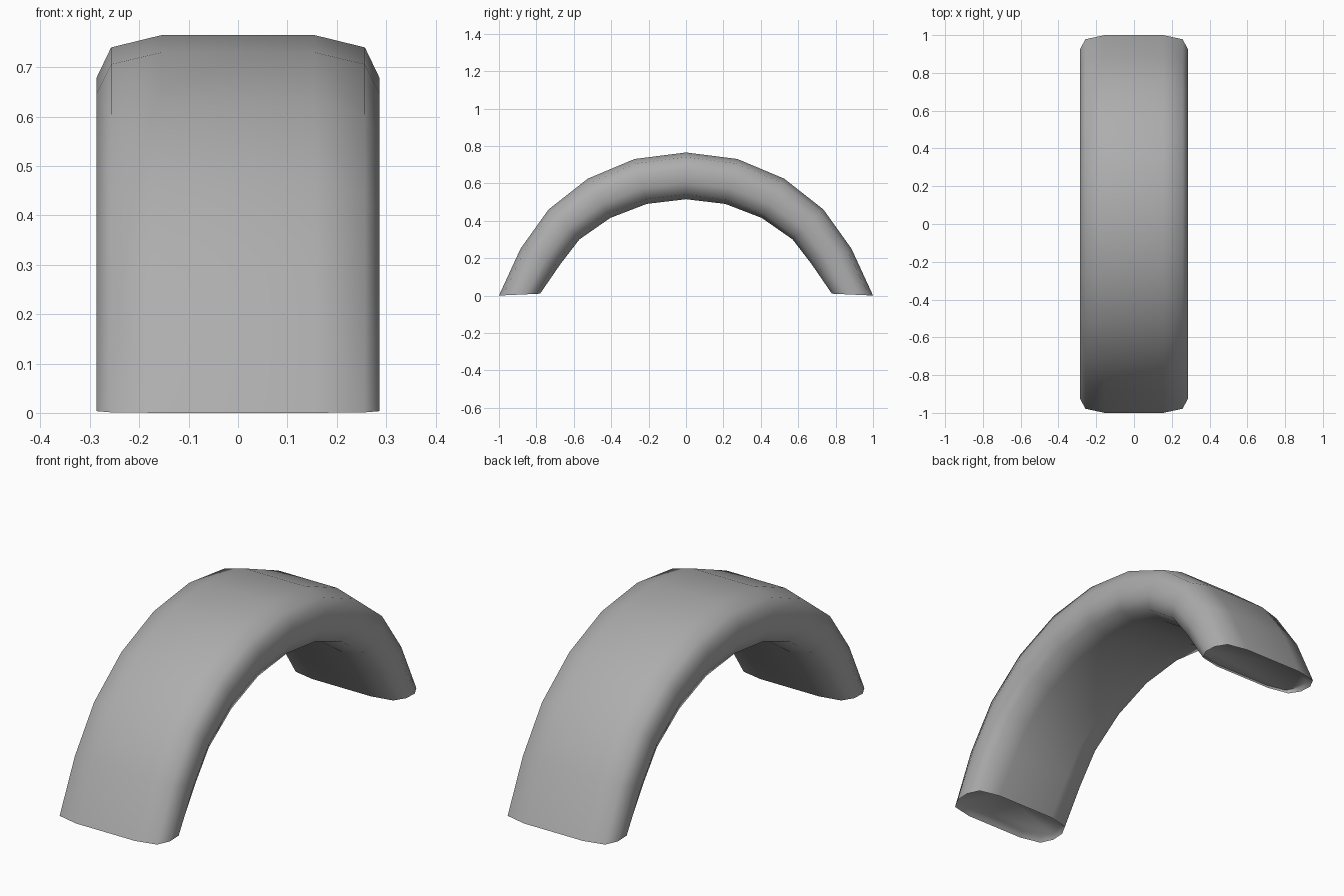
import bpy, bmesh
from mathutils import Vector

cube = bpy.data.objects.get("Cube")
if cube:
    bpy.data.objects.remove(cube)

grey = bpy.data.materials.new("plain grey")
grey.use_nodes = True
grey.diffuse_color = (0.42, 0.42, 0.42, 1)
grey.node_tree.nodes["Principled BSDF"].inputs["Base Color"].default_value = grey.diffuse_color

# Half arch as (y, z) pairs, from the foot to the crown
outer = [(1, 0), (.885, .25), (.735, .46), (.525, .625), (.275, .73), (0, .765)]
inner = [(.78, .01), (.67, .17), (.57, .3), (.405, .415), (.21, .49), (0, .515)]

# Half cross-section: half width and depth from outer (0) to inner (1)
half = [(.155, 0), (.257, .1), (.287, .35), (.287, .65), (.257, .9), (.155, 1)]
section = half + [(-x, t) for x, t in reversed(half)]


def mirrored(points):
    return points + [(-y, z) for y, z in reversed(points[:-1])]


# Sweep the rounded section along the arch
bm = bmesh.new()
rings = []
for o, i in zip(mirrored(outer), mirrored(inner)):
    a, b = Vector((0, *o)), Vector((0, *i))
    rings.append([bm.verts.new(a.lerp(b, t) + Vector((x, 0, 0))) for x, t in section])

count = len(section)
for r, s in zip(rings, rings[1:]):
    for k in range(count):
        n = (k + 1) % count
        bm.faces.new((r[k], r[n], s[n], s[k]))

# Slightly recessed end caps
for ring, following in ((rings[0], rings[1]), (rings[-1], rings[-2])):
    deep = [bm.verts.new(v.co.lerp(w.co, .1)) for v, w in zip(ring, following)]
    for k in range(count):
        n = (k + 1) % count
        # Pull the recess just inside the outer skin
        bm.faces.new((ring[k], ring[n], deep[n], deep[k]))
    centre = sum((v.co for v in deep), Vector()) / count
    for v in deep:
        v.co = centre + (v.co - centre) * .96
    bm.faces.new(deep)

bmesh.ops.recalc_face_normals(bm, faces=bm.faces[:])
mesh = bpy.data.meshes.new("arch")
bm.to_mesh(mesh)
bm.free()
mesh.materials.append(grey)
arch = bpy.data.objects.new("arch", mesh)
bpy.context.collection.objects.link(arch)

# Smooth skin with crisp end rims
bpy.context.view_layer.objects.active = arch
arch.select_set(True)
bpy.ops.object.shade_smooth_by_angle(angle=1.2)
